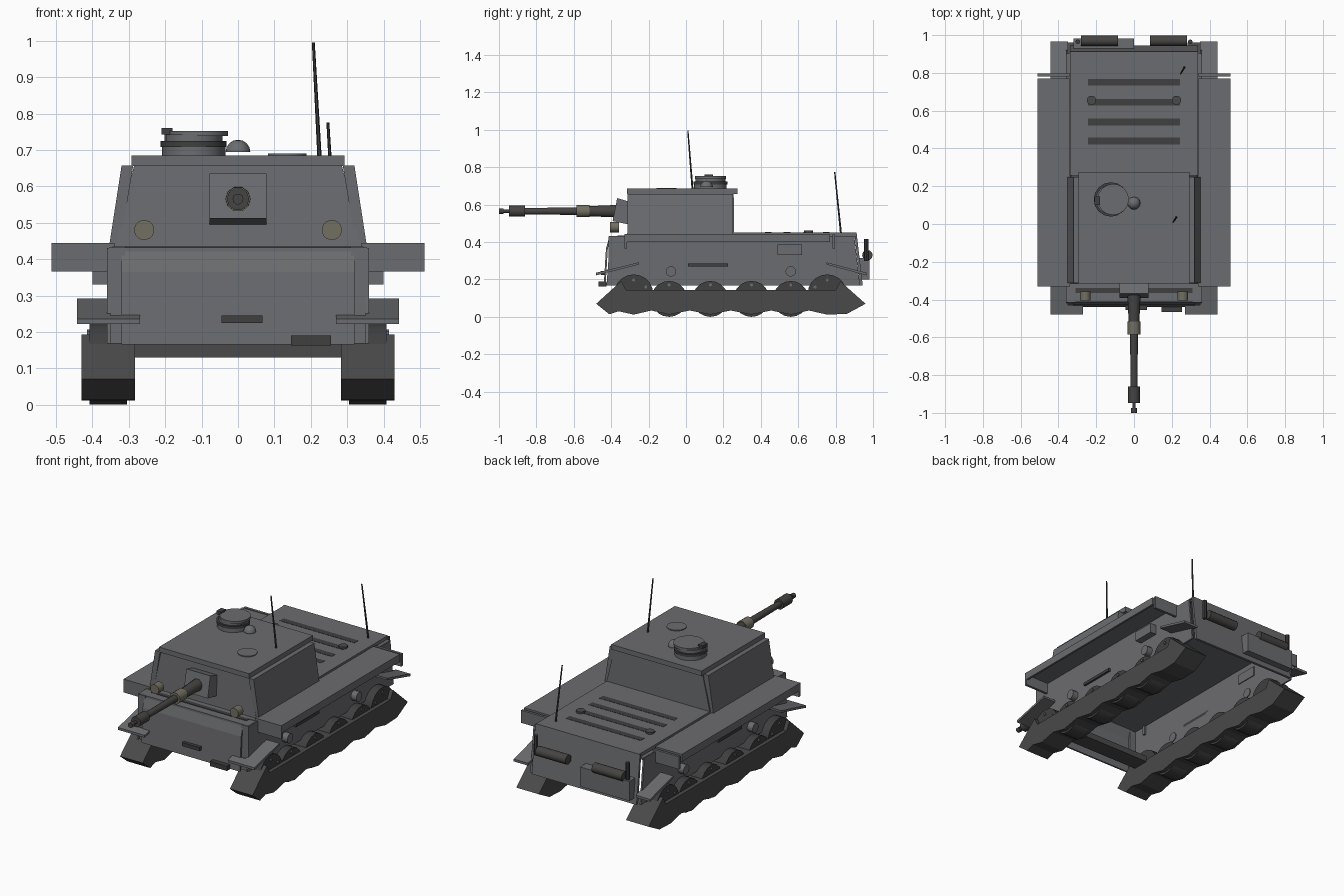
import bpy, bmesh, math
from mathutils import Vector


def mat(name, c):
    m = bpy.data.materials.new(name)
    m.diffuse_color = (*c, 1)
    return m


GREY = mat("steel_grey", (0.148, 0.151, 0.16))
DARK = mat("dark_steel", (0.05, 0.05, 0.052))
TRACK = mat("track_grey", (0.068, 0.068, 0.07))
GUN = mat("gun_metal", (0.06, 0.058, 0.055))
OLIVE = mat("olive", (0.17, 0.16, 0.12))


def finish(name, bm, m, smooth=False):
    bmesh.ops.recalc_face_normals(bm, faces=bm.faces)
    for f in bm.faces:
        f.smooth = smooth
    me = bpy.data.meshes.new(name)
    bm.to_mesh(me)
    bm.free()
    if smooth:
        me.set_sharp_from_angle(angle=math.radians(40))
    me.materials.append(m)
    ob = bpy.data.objects.new(name, me)
    bpy.context.collection.objects.link(ob)
    return ob


def loft(name, a, b, m=GREY, smooth=False):
    """Solid between two point rings of equal length."""
    bm = bmesh.new()
    va = [bm.verts.new(p) for p in a]
    vb = [bm.verts.new(p) for p in b]
    n = len(va)
    bm.faces.new(va)
    bm.faces.new(vb[::-1])
    for i in range(n):
        j = (i + 1) % n
        bm.faces.new((va[i], va[j], vb[j], vb[i]))
    return finish(name, bm, m, smooth)


def prism_x(name, prof, x0, x1, m=GREY):
    return loft(name, [(x0, y, z) for y, z in prof], [(x1, y, z) for y, z in prof], m)


def prism_y(name, prof, y0, y1, m=GREY):
    return loft(name, [(x, y0, z) for x, z in prof], [(x, y1, z) for x, z in prof], m)


def box(name, x0, x1, y0, y1, z0, z1, m=GREY):
    return prism_x(name, [(y0, z0), (y1, z0), (y1, z1), (y0, z1)], x0, x1, m)


def cyl(name, p0, p1, r0, r1=None, n=12, m=GREY):
    r1 = r0 if r1 is None else r1
    p0, p1 = Vector(p0), Vector(p1)
    q = Vector((0, 0, 1)).rotation_difference(p1 - p0)
    ring = [Vector((math.cos(2 * math.pi * i / n), math.sin(2 * math.pi * i / n), 0)) for i in range(n)]
    return loft(name, [p0 + q @ (v * r0) for v in ring], [p1 + q @ (v * r1) for v in ring], m, True)


# hull shell, open underneath
prism_x("hull_front", [(-0.44, 0.165), (-0.428, 0.365), (-0.41, 0.428), (-0.40, 0.428),
                       (-0.418, 0.365), (-0.43, 0.165)], -0.32, 0.32)
box("hull_roof", -0.355, 0.355, -0.412, 0.905, 0.42, 0.432)
box("engine_deck", -0.335, 0.335, 0.25, 0.912, 0.43, 0.452)
prism_x("rear_plate", [(0.90, 0.45), (0.912, 0.45), (0.945, 0.168), (0.93, 0.168)], -0.34, 0.34)
box("turret_base", -0.345, 0.345, -0.34, 0.26, 0.42, 0.435)
box("front_crossbar", -0.285, 0.285, -0.33, -0.23, 0.13, 0.165, TRACK)

# fighting compartment
loft("turret", [(-0.34, -0.315, 0.43), (0.34, -0.315, 0.43), (0.34, 0.258, 0.43), (-0.34, 0.258, 0.43)],
     [(-0.285, -0.302, 0.66), (0.285, -0.302, 0.66), (0.285, 0.255, 0.66), (-0.285, 0.255, 0.66)])
box("turret_roof", -0.293, 0.293, -0.315, 0.275, 0.656, 0.685)
box("front_sill", -0.31, 0.31, -0.365, -0.335, 0.42, 0.435, DARK)

# mirrored fittings and running gear
wheels = [(-0.28, 0.122, 0.105)] + [(y, 0.096, 0.096) for y in (-0.09, 0.13, 0.35, 0.56)] + [(0.755, 0.122, 0.105)]
bottom = []
for a, b in zip(wheels, wheels[1:]):
    bottom += [(a[0], 0.012), ((a[0] + b[0]) / 2, 0.034)]
bottom.append((wheels[-1][0], 0.012))
track = ([(-0.48, 0.07), (-0.41, 0.014), (-0.36, 0.03)] + bottom + [(0.86, 0.016), (0.96, 0.07),
         (0.825, 0.19), (0.80, 0.143), (-0.32, 0.143), (-0.345, 0.193)])
for s, side in ((-1, "left"), (1, "right")):
    prism_x(side + "_track", track, s * 0.283, s * 0.43, TRACK)
    for y, z, r in wheels:
        cyl(side + "_wheel", (s * 0.305, y, z), (s * 0.408, y, z), r, n=20, m=DARK)
        for k in range(6):
            a = math.pi * (k + 0.5) / 3
            p = (y + 0.075 * math.cos(a), z + 0.075 * math.sin(a))
            cyl(side + "_wheel_bolt", (s * 0.40, *p), (s * 0.415, *p), 0.009, n=6)
    # side armour, sponson details
    prism_x(side + "_hull_side", [(-0.425, 0.168), (0.93, 0.168), (0.90, 0.43), (-0.405, 0.43)],
            s * 0.35, s * 0.36)
    box(side + "_front_corner", s * 0.31, s * 0.36, -0.415, -0.405, 0.168, 0.43)
    box(side + "_side_box", s * 0.345, s * 0.40, 0.49, 0.62, 0.33, 0.387)
    box(side + "_side_rail", s * 0.35, s * 0.372, 0.01, 0.225, 0.268, 0.285, DARK)
    for y in (-0.08, 0.56):
        cyl(side + "_side_cap", (s * 0.345, y, 0.243), (s * 0.395, y, 0.243), 0.028)
    prism_y(side + "_turret_plate", [(s * 0.325, 0.435), (s * 0.355, 0.43), (s * 0.32, 0.657), (s * 0.288, 0.657)],
            -0.312, 0.25)
    # fenders: thin top with outer lip and hanging end plates
    box(side + "_fender", s * 0.34, s * 0.512, -0.33, 0.77, 0.428, 0.444)
    box(side + "_fender_lip", s * 0.50, s * 0.512, -0.33, 0.77, 0.40, 0.44)
    box(side + "_fender_front", s * 0.34, s * 0.512, -0.33, -0.315, 0.366, 0.44)
    box(side + "_fender_rear", s * 0.34, s * 0.512, 0.782, 0.797, 0.366, 0.44)
    # mudguards
    for name, y0, y1, x0 in (("front", -0.48, -0.25, 0.35), ("rear", 0.965, 0.75, 0.35)):
        prism_x(f"{side}_{name}_mudguard", [(y0, 0.222), (y1, 0.28), (y1, 0.292), (y0, 0.236)],
                s * x0, s * 0.443)
    prism_x(side + "_front_mudguard_flap", [(-0.48, 0.222), (-0.43, 0.235), (-0.43, 0.247), (-0.48, 0.236)],
            s * 0.27, s * 0.36)
    cyl(side + "_headlight", (s * 0.258, -0.357, 0.48), (s * 0.258, -0.405, 0.48), 0.028, n=12, m=OLIVE)
    # exhausts
    cyl(side + "_muffler", (s * 0.085, 0.97, 0.33), (s * 0.28, 0.97, 0.33), 0.028, n=12, m=GUN)
    cyl(side + "_exhaust_pipe", (s * 0.298, 0.965, 0.30), (s * 0.298, 0.965, 0.415), 0.012, n=8, m=DARK)
    cyl(side + "_deck_cap", (s * 0.225, 0.655, 0.45), (s * 0.225, 0.655, 0.463), 0.025, n=10, m=TRACK)

box("rear_box", -0.32, 0.0, 0.925, 0.982, 0.20, 0.315)
box("tow_bar_center", -0.045, 0.068, -0.455, -0.425, 0.224, 0.245, DARK)
box("tow_bar_side", 0.145, 0.255, -0.467, -0.425, 0.162, 0.19, DARK)

# engine grilles
for y in (0.44, 0.54, 0.645, 0.75):
    box("engine_grille", -0.243, 0.243, y - 0.018, y + 0.018, 0.445, 0.4535, DARK)

# mantlet and gun
prism_x("mantlet", [(-0.368, 0.635), (-0.392, 0.512), (-0.30, 0.493), (-0.29, 0.612)], -0.078, 0.078)
for name, y0, y1, r0, r1, m in (
        ("gun_sleeve", -0.37, -0.53, 0.035, 0.028, GUN), ("gun_collar", -0.515, -0.585, 0.034, 0.034, OLIVE),
        ("gun_barrel", -0.58, -0.87, 0.021, 0.018, GUN), ("muzzle_brake", -0.86, -0.947, 0.031, 0.031, GUN),
        ("muzzle_neck", -0.94, -0.985, 0.009, 0.009, DARK), ("muzzle_tip", -0.975, -1.0, 0.015, 0.015, GUN)):
    cyl(name, (0, y0, 0.565), (0, y1, 0.565), r0, r1, n=10, m=m)

# cupola
for name, x, z0, z1, r, m in (
        ("cupola_base", -0.122, 0.68, 0.71, 0.087, GREY), ("cupola_band", -0.122, 0.708, 0.724, 0.091, DARK),
        ("cupola_top", -0.122, 0.722, 0.742, 0.08, GREY), ("cupola_hatch", -0.11, 0.738, 0.752, 0.083, GREY)):
    cyl(name, (x, 0.13, z0), (x, 0.13, z1), r, n=16, m=m)
box("cupola_sight", -0.21, -0.18, 0.10, 0.145, 0.742, 0.761, DARK)

# roof dome (half sphere) and round hatch
bm = bmesh.new()
bmesh.ops.create_uvsphere(bm, u_segments=12, v_segments=8, radius=0.034)
bmesh.ops.bisect_plane(bm, geom=bm.verts[:] + bm.edges[:] + bm.faces[:], plane_co=(0, 0, 0),
                       plane_no=(0, 0, -1), clear_outer=True)
bmesh.ops.holes_fill(bm, edges=[e for e in bm.edges if e.is_boundary])
bmesh.ops.translate(bm, verts=bm.verts, vec=(0, 0.11, 0.694))
finish("roof_dome", bm, GREY, True)
cyl("roof_hatch", (0.135, -0.105, 0.68), (0.135, -0.105, 0.69), 0.053, n=16)

# antennas
cyl("front_antenna", (0.224, 0.035, 0.68), (0.207, 0.01, 0.995), 0.006, 0.004, n=6, m=DARK)
cyl("rear_antenna", (0.266, 0.828, 0.45), (0.247, 0.795, 0.775), 0.006, 0.004, n=6, m=DARK)
